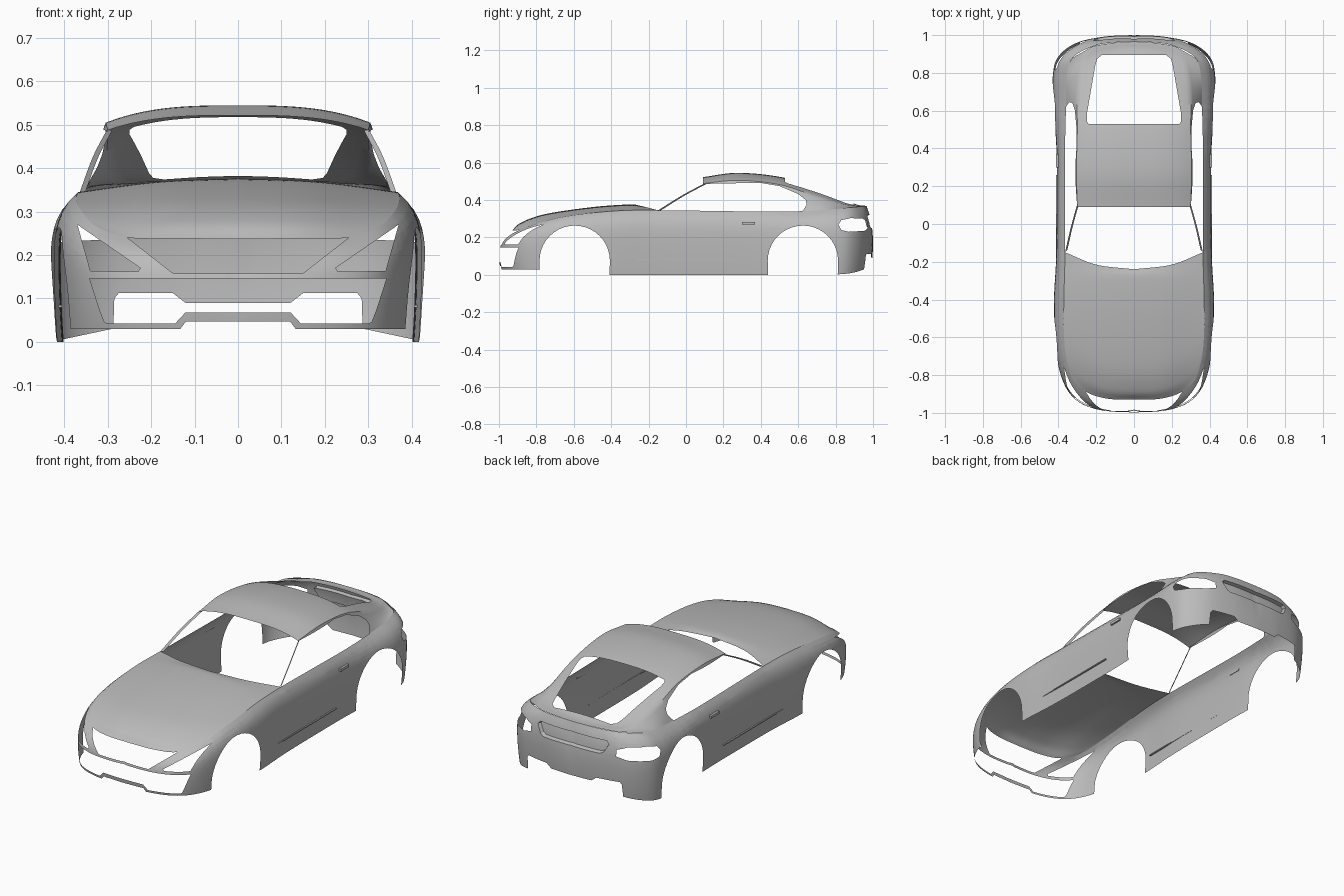
import bpy, bmesh, math
from mathutils import Vector

cube = bpy.data.objects.get("Cube")
if cube:
    bpy.data.objects.remove(cube, do_unlink=True)

paint = bpy.data.materials.new("grey body paint")
paint.use_nodes = True
GREY = (0.5, 0.5, 0.5, 1)
paint.diffuse_color = GREY
paint.node_tree.nodes["Principled BSDF"].inputs["Base Color"].default_value = GREY


def curve(pts, t):
    """Point at t (0..1) on a smooth curve through pts."""
    pts = [Vector(p) for p in pts]
    n = len(pts) - 1
    i = min(int(t * n), n - 1)
    f = t * n - i
    b, c = pts[i], pts[i + 1]
    a = pts[i - 1] if i > 0 else 2 * b - c
    d = pts[i + 2] if i + 2 <= n else 2 * c - b
    return b + 0.5 * f * (c - a + f * (2 * a - 5 * b + 4 * c - d + f * (3 * (b - c) + d - a)))


def grid(surface, nu, nv):
    bm = bmesh.new()
    rows = [[bm.verts.new(surface(i / nu, j / nv)) for j in range(nv + 1)] for i in range(nu + 1)]
    for r, s in zip(rows, rows[1:]):
        for j in range(nv):
            bm.faces.new((r[j], s[j], s[j + 1], r[j + 1]))
    return bm


def region(bm, poly, a, b, where):
    """Slice a convex outline, seen along the third axis, into the mesh; return the faces inside."""
    area = sum(p[0] * q[1] - q[0] * p[1] for p, q in zip(poly, poly[1:] + poly[:1]))
    if area < 0:
        poly = poly[::-1]
    planes = []

    def inside():
        out = []
        for f in bm.faces:
            m = f.calc_center_median()
            if where(m) and all((m - co).dot(no) < 0 for co, no in planes):
                out.append(f)
        return out

    for p, q in zip(poly, poly[1:] + poly[:1]):
        co, no = Vector((0, 0, 0)), Vector((0, 0, 0))
        co[a], co[b] = p
        no[a], no[b] = q[1] - p[1], p[0] - q[0]
        faces = inside()
        geom = set(faces)
        for f in faces:
            geom.update(f.edges, f.verts)
        bmesh.ops.bisect_plane(bm, geom=list(geom), dist=1e-5, plane_co=co, plane_no=no.normalized())
        planes.append((co, no))
    return inside()


def cut(bm, poly, a, b, where=lambda m: True):
    bmesh.ops.delete(bm, geom=region(bm, poly, a, b, where), context='FACES')


def finish(bm, name):
    mesh = bpy.data.meshes.new(name)
    bm.to_mesh(mesh)
    bm.free()
    mesh.materials.append(paint)
    ob = bpy.data.objects.new(name, mesh)
    bpy.context.collection.objects.link(ob)
    bpy.ops.object.select_all(action='DESELECT')
    ob.select_set(True)
    bpy.context.view_layer.objects.active = ob
    bpy.ops.object.shade_smooth_by_angle(angle=math.radians(35))
    ob.modifiers.new("Mirror", 'MIRROR').merge_threshold = 0.001


# Plan outline from nose to tail, and the shoulder rail above it
OUTLINE = [(0, -1.006, 0), (.16, -.995, 0), (.28, -.955, 0), (.355, -.88, 0), (.4, -.76, 0),
           (.422, -.6, 0), (.425, -.4, 0), (.413, -.17, 0), (.41, .1, 0), (.412, .4, 0),
           (.428, .62, 0), (.432, .78, 0), (.405, .885, 0), (.31, .96, 0), (.16, .995, 0), (0, 1.006, 0)]
RAIL = [(0, -.93, .237), (.14, -.925, .238), (.25, -.89, .24), (.325, -.82, .265), (.36, -.7, .3),
        (.372, -.55, .325), (.37, -.35, .343), (.365, -.15, .345), (.365, .1, .342), (.365, .4, .338),
        (.36, .62, .34), (.355, .78, .35), (.325, .88, .36), (.22, .94, .366), (.12, .96, .368), (0, .965, .368)]
LAST = len(RAIL) - 1


def body_surface(s, t):
    low, top = curve(OUTLINE, s), curve(RAIL, s)
    power = 3 + 5 * math.sqrt(max(0, math.sin(math.pi * s)))
    p = low.lerp(top, t ** power) * (1 - .02 * (1 - t) ** 3)
    p.z = top.z * t
    return p


# Lower body: fenders, doors, both bumpers
front = lambda m: m.y < -.6
rear = lambda m: m.y > .8
HEADLIGHT = [(.37, .27), (.225, .17), (.23, .162), (.34, .163)]
body = grid(body_surface, LAST * 8, 16)
for yc in (-.595, .625):
    arch = [(yc + .188 * math.cos(k * math.pi / 20), .075 + .188 * math.sin(k * math.pi / 20)) for k in range(21)]
    cut(body, arch + [(yc - .185, -.05), (yc + .185, -.05)], 1, 2, lambda m: m.x > .25)
cut(body, HEADLIGHT, 0, 2, front)
cut(body, [(-.25, .24), (.255, .24), (.15, .158), (-.15, .158)], 0, 2, front)
cut(body, [(-.342, .146), (.342, .146), (.317, .068), (-.317, .068)], 0, 2, front)
cut(body, [(.317, .069), (.308, .046), (.3, .042), (.145, .042), (.12, .069)], 0, 2, front)
cut(body, [(-.5, -.05), (.5, -.05), (.5, .029), (-.5, .029)], 0, 2, front)
cut(body, [(-.14, .02), (.14, .02), (.12, .047), (-.12, .047)], 0, 2, front)
cut(body, [(-.15, -.05), (.15, -.05), (.15, .09), (-.15, .09)], 0, 2, rear)
cut(body, [(.12, .089), (.15, -.05), (.29, -.05), (.285, .1), (.275, .112), (.15, .112)], 0, 2, rear)
cut(body, [(.28, -.05), (.28, .032), (.43, 0), (.43, -.05)], 0, 2, rear)
cut(body, [(.815, .268), (.83, .292), (.88, .303), (.945, .3), (.967, .285), (.972, .25), (.955, .235),
           (.87, .23), (.83, .24)], 1, 2, rear)
# Recessed plate panel in the tail
panel = region(body, [(-.2, .32), (.2, .32), (.215, .305), (.19, .26), (.17, .25), (-.2, .25)], 0, 2, rear)
bmesh.ops.inset_region(body, faces=panel, thickness=.006, depth=0, use_boundary=False)
for v in {v for f in panel for v in f.verts}:
    v.co.y -= .02
finish(body, "lower_body")

# Hood: patch between nose, fender rail and cowl
SPINE = [(0, -.93, .237), (0, -.88, .28), (0, -.75, .325), (0, -.5, .362), (0, -.3, .376), (0, -.24, .368)]
COWL = [(0, -.24, .368), (.2, -.215, .362), (.365, -.15, .345)]


def hood_surface(u, v):
    w = u * u
    nose, cowl = curve(RAIL, u * 3 / LAST), curve(COWL, u)
    ends = [Vector(p) for p in (RAIL[0], RAIL[3], COWL[0], COWL[-1])]
    across = curve(SPINE, v).lerp(curve(RAIL, (3 + 4 * v) / LAST), w)
    return across + nose.lerp(cowl, v) - ends[0].lerp(ends[1], w).lerp(ends[2].lerp(ends[3], w), v)


hood = grid(hood_surface, 24, 32)
cut(hood, HEADLIGHT, 0, 2, front)
finish(hood, "hood")

# Roof, rear pillars and hatch
RIDGE = [(0, .09, .522), (0, .28, .545), (0, .52, .52), (0, .72, .455), (0, .9, .38), (0, .965, .368)]
GUTTER = [(.3, .09, .488), (.305, .28, .505), (.3, .5, .482), (.3, .68, .425), (.275, .84, .378), (.22, .94, .366)]


def roof_surface(u, v):
    mid, edge = curve(RIDGE, v), curve(GUTTER, v)
    if u > .7:
        return edge.lerp(curve(RAIL, (8 + 4 * v) / LAST), (u - .7) / .3)
    k = u / .7
    return Vector((edge.x * k, mid.y + (edge.y - mid.y) * k ** 2, mid.z + (edge.z - mid.z) * k ** 3))


roof = grid(roof_surface, 20, 40)
cut(roof, [(0, .32), (0, .484), (.1, .486), (.2, .499), (.35, .499), (.5, .474), (.6, .432), (.64, .4),
           (.645, .375), (.63, .35), (.6, .32)], 1, 2, lambda m: m.x > .26)
cut(roof, [(-.2, .53), (.24, .53), (.25, .545), (.25, .58), (.205, .84), (.195, .875), (.17, .895), (-.2, .895)], 0, 1)
finish(roof, "roof_and_hatch")

# Windscreen pillars
PILLAR = [(.365, -.15, .344), (.335, -.02, .425), (.302, .1, .489)]
finish(grid(lambda u, v: curve(PILLAR, v) + u * Vector((-.012, .012, -.002)), 1, 12), "windscreen_pillar")


# Door handles and sill strips
def bar(name, size, place):
    bm = bmesh.new()
    bmesh.ops.create_cube(bm, size=1)
    bmesh.ops.scale(bm, vec=size, verts=bm.verts)
    bmesh.ops.translate(bm, vec=place, verts=bm.verts)
    finish(bm, name)


bar("door_handle", (.012, .07, .014), (.406, .335, .275))
bar("sill_strip", (.008, .62, .006), (.41, -.05, .082))
